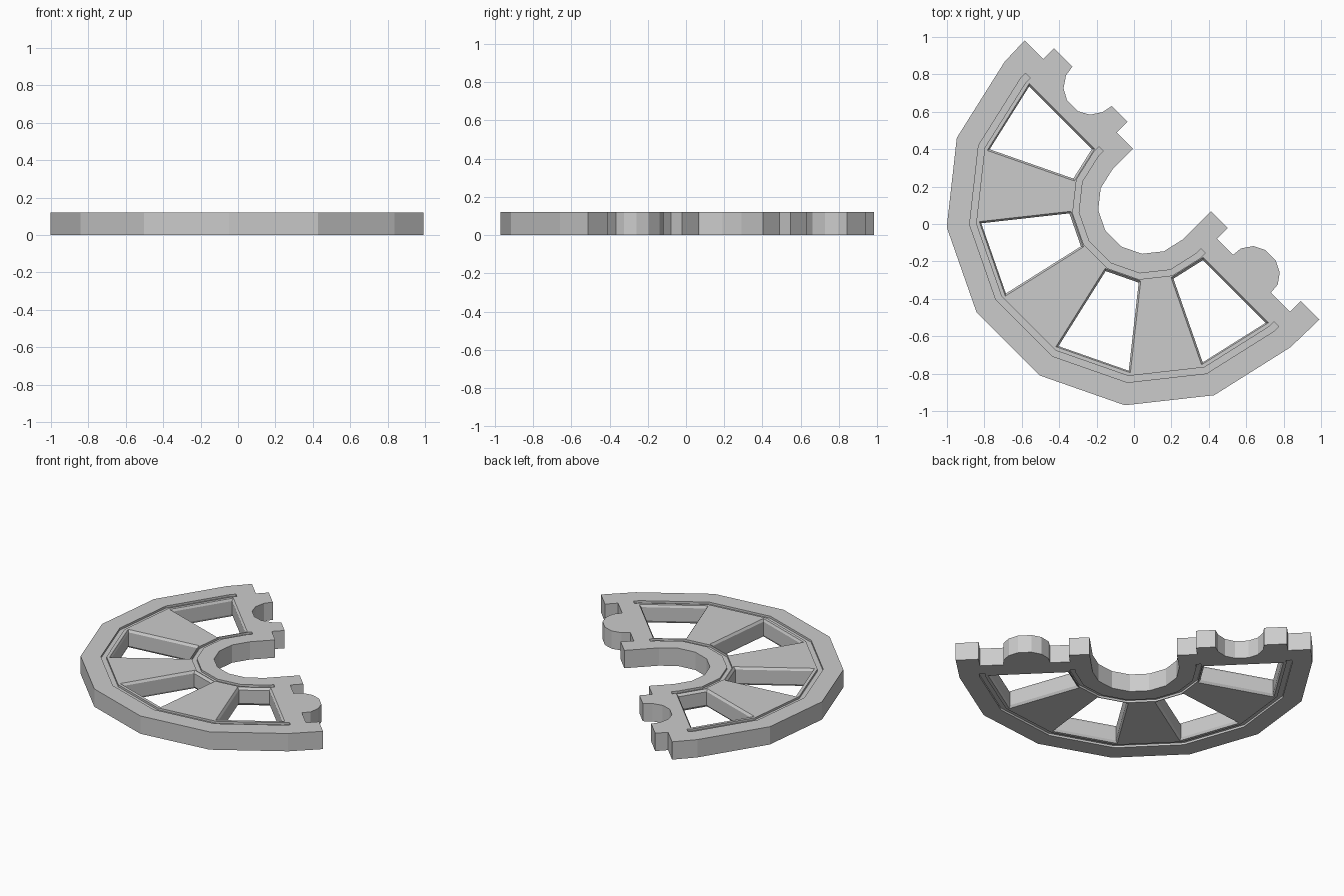
import bpy, bmesh, math

if "Cube" in bpy.data.objects:
    bpy.data.objects.remove(bpy.data.objects["Cube"])

H = 0.12                    # plate thickness
CX, CY = 0.072, 0.104       # hub centre
S = math.sqrt(0.5)
STEP = math.pi / 7          # 14-sided ring


def loc(u, v):
    """Local frame: u points out of the open side, v runs along the joint."""
    return (CX + S * (u + v), CY + S * (u - v))


def arc(r):
    """Half ring of 8 corners in (u, v), from -v round to +v."""
    return [(-r * math.sin(i * STEP), -r * math.cos(i * STEP)) for i in range(8)]


def prism(name, sections):
    """Solid through stacked (outline, z) sections with equal point counts."""
    bm = bmesh.new()
    rings = [[bm.verts.new((*loc(u, v), z)) for u, v in pts] for pts, z in sections]
    n = len(rings[0])
    bm.faces.new(rings[0])
    bm.faces.new(rings[-1])
    for a, b in zip(rings, rings[1:]):
        for i in range(n):
            j = (i + 1) % n
            bm.faces.new((a[i], a[j], b[j], b[i]))
    bmesh.ops.recalc_face_normals(bm, faces=bm.faces)
    me = bpy.data.meshes.new(name)
    bm.to_mesh(me)
    bm.free()
    ob = bpy.data.objects.new(name, me)
    bpy.context.collection.objects.link(ob)
    return ob


# Plate outline: outer half ring, tab joint, inner half ring, socket joint
tab = [(.215, 1.085), (.215, .944), (.134, .944), (.134, .80), (.19, .795),
       (.243, .757), (.273, .698), (.273, .616), (.243, .557), (.187, .519),
       (.134, .514), (.134, .392), (.215, .392), (.215, .265)]
socket = [(.157, -.265), (.157, -.389), (.237, -.389), (.237, -.508), (.18, -.519),
          (.122, -.557), (.090, -.616), (.090, -.698), (.122, -.757), (.18, -.796),
          (.237, -.805), (.237, -.945), (.157, -.945), (.157, -1.085)]
outline = arc(1.08) + tab + arc(.265)[::-1] + socket
plate = prism("half_wheel_plate", [(outline, 0), (outline, H)])

cutters = []

# Four wedge windows between the spokes, with lightly chamfered rims
def wedge(i, grow):
    ro, ri = .894 + grow, .420 - grow
    a, b = i * STEP, (i + 1) * STEP
    pts = []
    for r, t, side in ((ro, a, -1), (ro, b, 1), (ri, b, 1), (ri, a, -1)):
        tu, tv = -math.cos(t) * side * grow, math.sin(t) * side * grow
        pts.append((-r * math.sin(t) + tu, -r * math.cos(t) + tv))
    return pts

for i in (0, 2, 4, 6):
    wide, tight = wedge(i, .010), wedge(i, 0)
    cutters.append(prism("window_cutter", [(wide, -.01), (wide, 0), (tight, .015),
                                           (tight, H - .015), (wide, H), (wide, H + .01)]))

# Shallow grooves along rim and hub, on both faces
for r0, r1 in ((.922, .957), (.370, .402)):
    strip = ([(.036, -r1)] + arc(r1) + [(.036, r1)]
             + [(.036, r0)] + arc(r0)[::-1] + [(.036, -r0)])
    for z0, z1 in ((-.01, .014), (H - .014, H + .01)):
        cutters.append(prism("groove_cutter", [(strip, z0), (strip, z1)]))

# Apply the cuts, then discard the cutters
for c in cutters:
    c.hide_render = True
    m = plate.modifiers.new("cut", 'BOOLEAN')
    m.operation = 'DIFFERENCE'
    m.solver = 'EXACT'
    m.object = c
dg = bpy.context.evaluated_depsgraph_get()
result = bpy.data.meshes.new_from_object(plate.evaluated_get(dg))
plate.modifiers.clear()
plate.data = result
for c in cutters:
    bpy.data.objects.remove(c)
